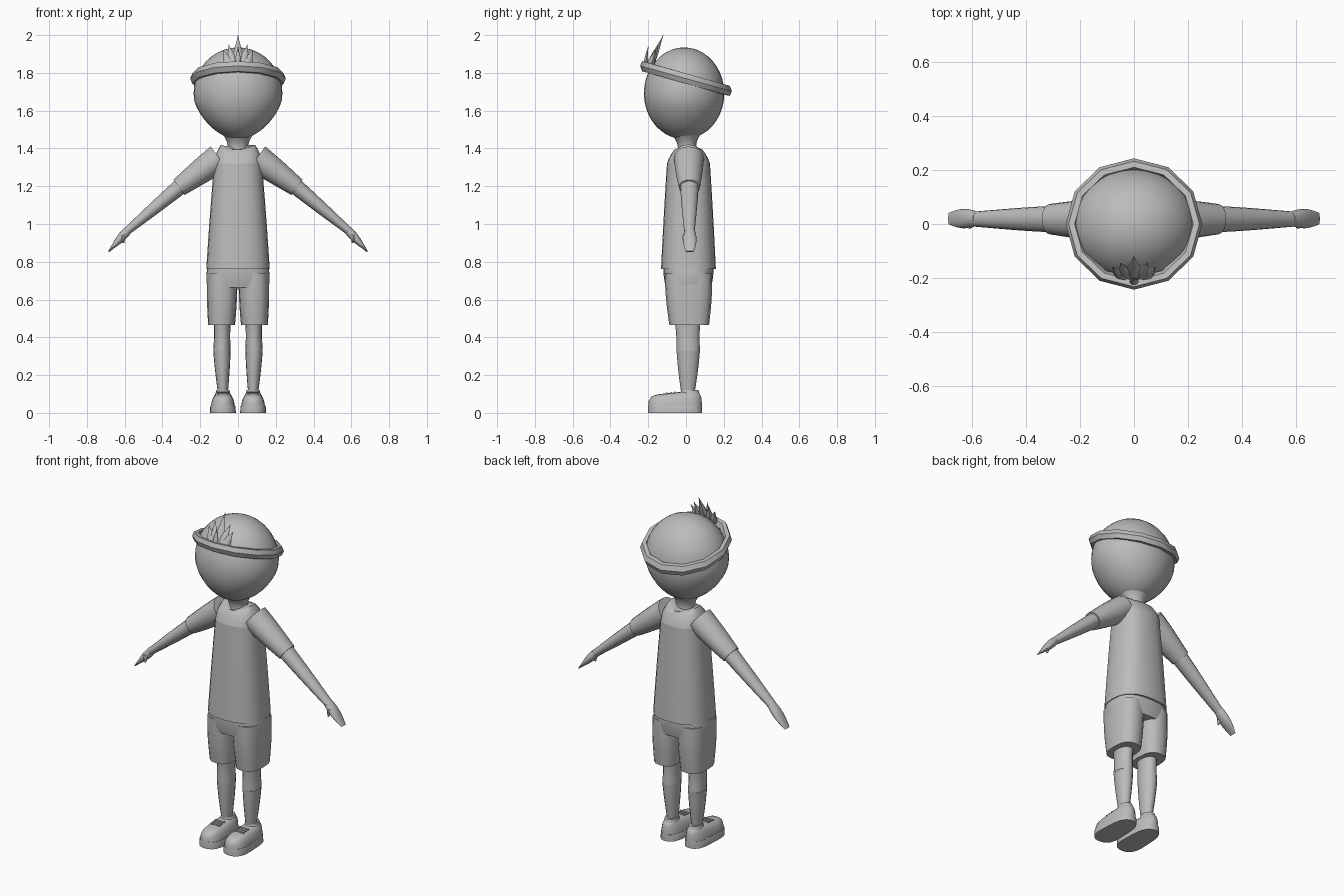
import bpy, bmesh
from math import sin, cos, pi, radians
from mathutils import Vector

cube = bpy.data.objects.get("Cube")
if cube:
    bpy.data.objects.remove(cube, do_unlink=True)

material = bpy.data.materials.new("plain_grey")
material.use_nodes = True
material.diffuse_color = (.5, .5, .5, 1)
shader = material.node_tree.nodes["Principled BSDF"]
shader.inputs["Base Color"].default_value = material.diffuse_color


def finish(name, bm, mirror=False, angle=50):
    """Turn the mesh into a smooth-shaded object, mirrored if it is one of a pair."""
    bmesh.ops.recalc_face_normals(bm, faces=bm.faces)
    mesh = bpy.data.meshes.new(name)
    bm.to_mesh(mesh)
    bm.free()
    mesh.materials.append(material)
    part = bpy.data.objects.new(name, mesh)
    bpy.context.collection.objects.link(part)
    bpy.ops.object.select_all(action='DESELECT')
    part.select_set(True)
    bpy.context.view_layer.objects.active = part
    bpy.ops.object.shade_smooth_by_angle(angle=radians(angle))
    if mirror:
        part.modifiers.new("mirror", 'MIRROR').use_mirror_merge = False


def skin(bm, loops, closed=False):
    """Bridge matching loops of points, with capped ends or joined into a ring."""
    rows = [[bm.verts.new(point) for point in loop] for loop in loops]
    count = len(rows[0])
    following = rows[1:] + rows[:1] if closed else rows[1:]
    for lower, upper in zip(rows, following):
        for i in range(count):
            j = (i + 1) % count
            bm.faces.new((lower[i], lower[j], upper[j], upper[i]))
    if not closed:
        bm.faces.new(rows[0])
        bm.faces.new(rows[-1])
    return rows


def power(value, exponent):
    """Signed power, used to square off a circle."""
    return abs(value) ** exponent * (1 if value > 0 else -1)


def tube(name, start, end, width, depth, bulge=0, box=1, steps=6, sides=16,
         mirror=False, collar_dip=0):
    """Tapered oval tube; width and depth give the radii at the start and end."""
    start, end = Vector(start), Vector(end)
    across = Vector((0, 1, 0)).cross(end - start).normalized()
    bm = bmesh.new()
    loops = []
    for step in range(steps + 1):
        t = step / steps
        swell = 1 + bulge * sin(pi * t)
        wide = swell * (width[0] + t * (width[1] - width[0]))
        deep = swell * (depth[0] + t * (depth[1] - depth[0]))
        centre = start.lerp(end, t)
        turns = [2 * pi * i / sides for i in range(sides)]
        loops.append([centre + across * wide * power(cos(a), box)
                      + Vector((0, deep * power(sin(a), box), 0)) for a in turns])
    rows = skin(bm, loops)
    for vert in rows[-1]:
        vert.co.z -= collar_dip * max(0, 1 - abs(vert.co.x) / width[1])
    finish(name, bm, mirror)


# Head: an egg narrowing toward the chin
bm = bmesh.new()
bmesh.ops.create_uvsphere(bm, u_segments=32, v_segments=20, radius=1)
for vert in bm.verts:
    x, y, z = vert.co
    taper = 1 - .2 * max(0, -z - .2)
    vert.co = (x * taper * .235, y * .213 - .01, z * .243 + 1.692)
finish("head", bm)
tube("neck", (0, .01, 1.35), (0, 0, 1.48), (.07, .085), (.06, .08), bulge=-.3)

# Headband: twelve-sided ring, high at the front and low at the back
bm = bmesh.new()
loops = []
for i in range(12):
    around = pi * i / 6
    loop = []
    for k in range(6):
        offset = .022 * cos(pi * k / 3) - .015
        height = .031 * sin(pi * k / 3) - (.066 + .2 * offset) * cos(around)
        loop.append(((.246 + offset) * sin(around), (.236 + offset) * cos(around), 1.77 + height))
    loops.append(loop)
skin(bm, loops, closed=True)
finish("headband", bm, angle=35)

# Tuft of leaves fanning out behind the front of the band
for spread in (-.08, -.05, 0, .05, .08):
    side = abs(spread)
    tube("tuft_leaf", (spread * .4, -.2, 1.82), (spread, -.12 - side / 2, 2 - side),
         (.024, .001), (.018, .001), bulge=.9, sides=6)
tube("tuft_front_leaf", (0, -.22, 1.82), (0, -.2, 1.94), (.014, .001), (.01, .001), bulge=.9, sides=6)

# Shirt: body, shoulders with a dipping collar, sleeves
tube("shirt_body", (0, .013, .762), (0, .013, 1.32), (.168, .127), (.145, .114),
     bulge=.01, box=.8, sides=24)
tube("shirt_shoulders", (0, .013, 1.32), (0, .013, 1.42), (.127, .09), (.114, .054),
     bulge=.08, box=.8, steps=4, sides=24, collar_dip=.035)
tube("sleeves", (.1, .015, 1.35), (.312, .018, 1.194), (.075, .05), (.08, .056),
     bulge=.04, mirror=True)

# Arms with mitten hands
tube("arms", (.28, .018, 1.22), (.588, .018, .962), (.044, .021), (.05, .028), bulge=.05, mirror=True)
tube("hands", (.58, .02, .97), (.685, .02, .854), (.022, .004), (.026, .022), bulge=.5, mirror=True)
tube("thumbs", (.61, 0, .945), (.606, -.01, .9), (.014, .004), (.016, .006),
     bulge=.2, sides=8, mirror=True)

# Shorts
tube("shorts_hips", (0, .013, .665), (0, .013, .79), (.163, .158), (.12, .132),
     bulge=.04, box=.75, sides=24)
tube("shorts_legs", (.087, .017, .465), (.083, .013, .74), (.071, .08), (.105, .125),
     bulge=.05, box=.75, mirror=True)

# Legs, fullest at the top of the calf
tube("lower_legs", (.08, .01, .1), (.085, .012, .33), (.026, .046), (.035, .062), bulge=.05, mirror=True)
tube("upper_legs", (.085, .012, .33), (.083, .008, .5), (.046, .045), (.062, .07), bulge=-.06, mirror=True)


def shoe_height(s):
    """Height of the shoe from toe (s = -1) to heel (s = 1)."""
    return (.108 + .015 * s) * (1 - s ** 8) ** .25


def shoe_y(s):
    return .143 * s - .058


def shoe(name, grow, top):
    """Arched sections from toe to heel, cut off level at the given top."""
    bm = bmesh.new()
    loops = []
    for station in range(15):
        s = .998 * sin(pi * (station / 14 - .5))
        half = .063 * (1 - s ** 4) ** .5 * (1 - .1 * s) + grow
        arch = [pi * i / 14 for i in range(15)]
        loops.append([(.08 + half * power(cos(a), .6), shoe_y(s),
                       min(top, shoe_height(s) * abs(sin(a)) ** .8)) for a in arch])
    skin(bm, loops)
    bmesh.ops.remove_doubles(bm, verts=bm.verts, dist=.0001)
    finish(name, bm, mirror=True)


# Shoes with soles, ankle collars and laces
shoe("shoes", 0, 1)
shoe("soles", .004, .04)
tube("shoe_collars", (.08, .02, .09), (.08, .02, .122), (.042, .034), (.056, .045), mirror=True)
for s in (-.3, -.15, 0):
    level = shoe_height(s)
    tube("lace", (.05, shoe_y(s), level), (.11, shoe_y(s), level), (.005, .005), (.006, .006),
         steps=2, sides=6, mirror=True)
